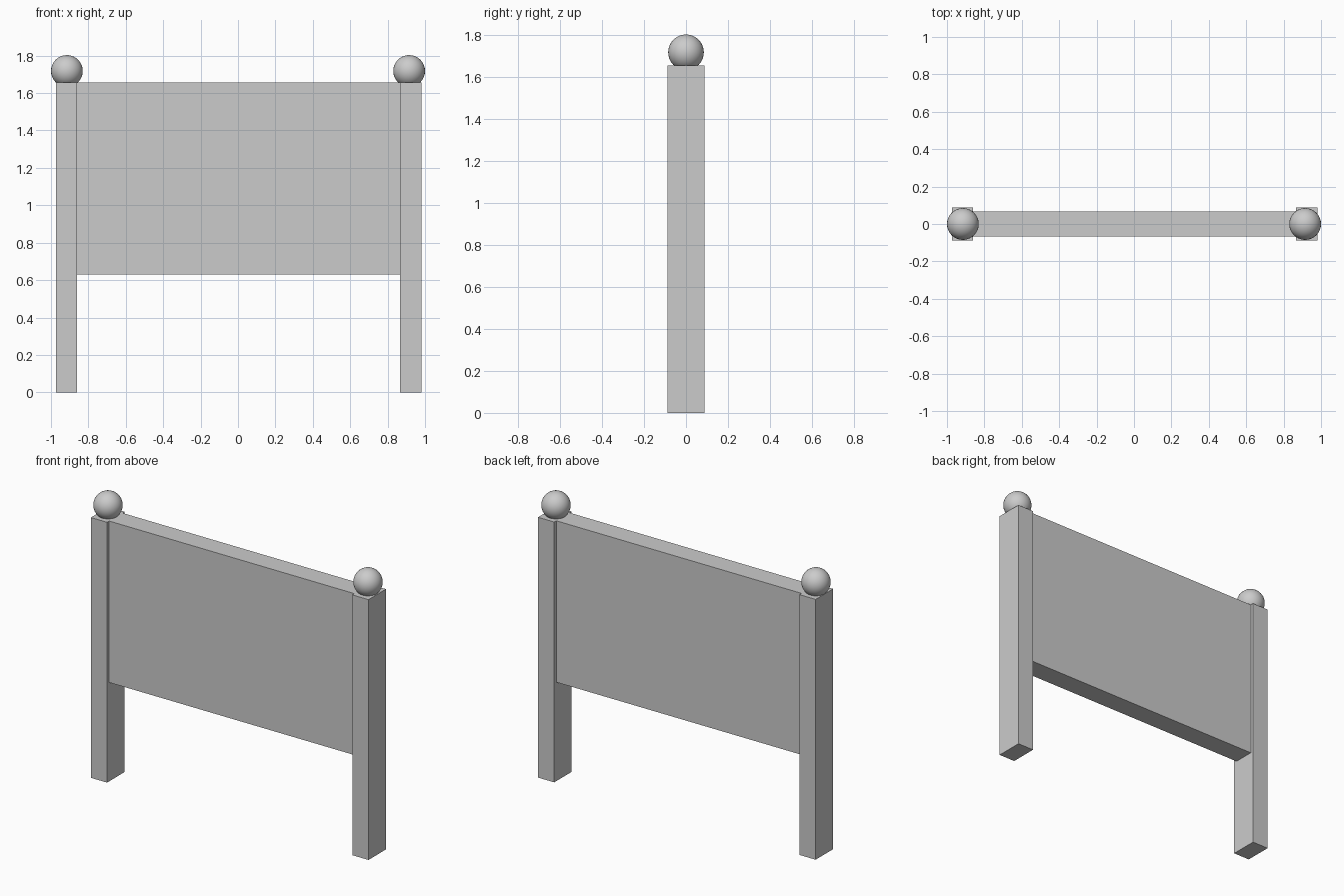
import bpy
import math

if "Cube" in bpy.data.objects:
    bpy.data.objects.remove(bpy.data.objects["Cube"])


def box(name, x0, x1, y0, y1, z0, z1):
    bpy.ops.mesh.primitive_cube_add(
        size=1, location=((x0 + x1) / 2, (y0 + y1) / 2, (z0 + z1) / 2))
    ob = bpy.context.object
    ob.name = name
    ob.scale = (x1 - x0, y1 - y0, z1 - z0)
    bpy.ops.object.transform_apply(location=False, rotation=False, scale=True)
    return ob


TOP = 1.656
LEFT_IN, RIGHT_IN = -0.86, 0.866   # inner faces of the posts
POST_W, POST_D = 0.114, 0.088      # width, half depth

# Posts
box("left_post", LEFT_IN - POST_W, LEFT_IN, -POST_D, POST_D, 0, TOP)
box("right_post", RIGHT_IN, RIGHT_IN + POST_W, -POST_D, POST_D, 0, TOP)

# Board spanning between the posts
box("sign_panel", LEFT_IN, RIGHT_IN, -0.067, 0.067, 0.629, TOP)

# Ball finials sunk slightly into the post tops
for side, x in (("left", -0.915), ("right", 0.915)):
    bpy.ops.mesh.primitive_uv_sphere_add(
        segments=32, ring_count=16, radius=0.085, location=(x, 0, 1.718))
    ball = bpy.context.object
    ball.name = side + "_ball_finial"
    bpy.ops.object.shade_smooth_by_angle(angle=math.radians(30))
